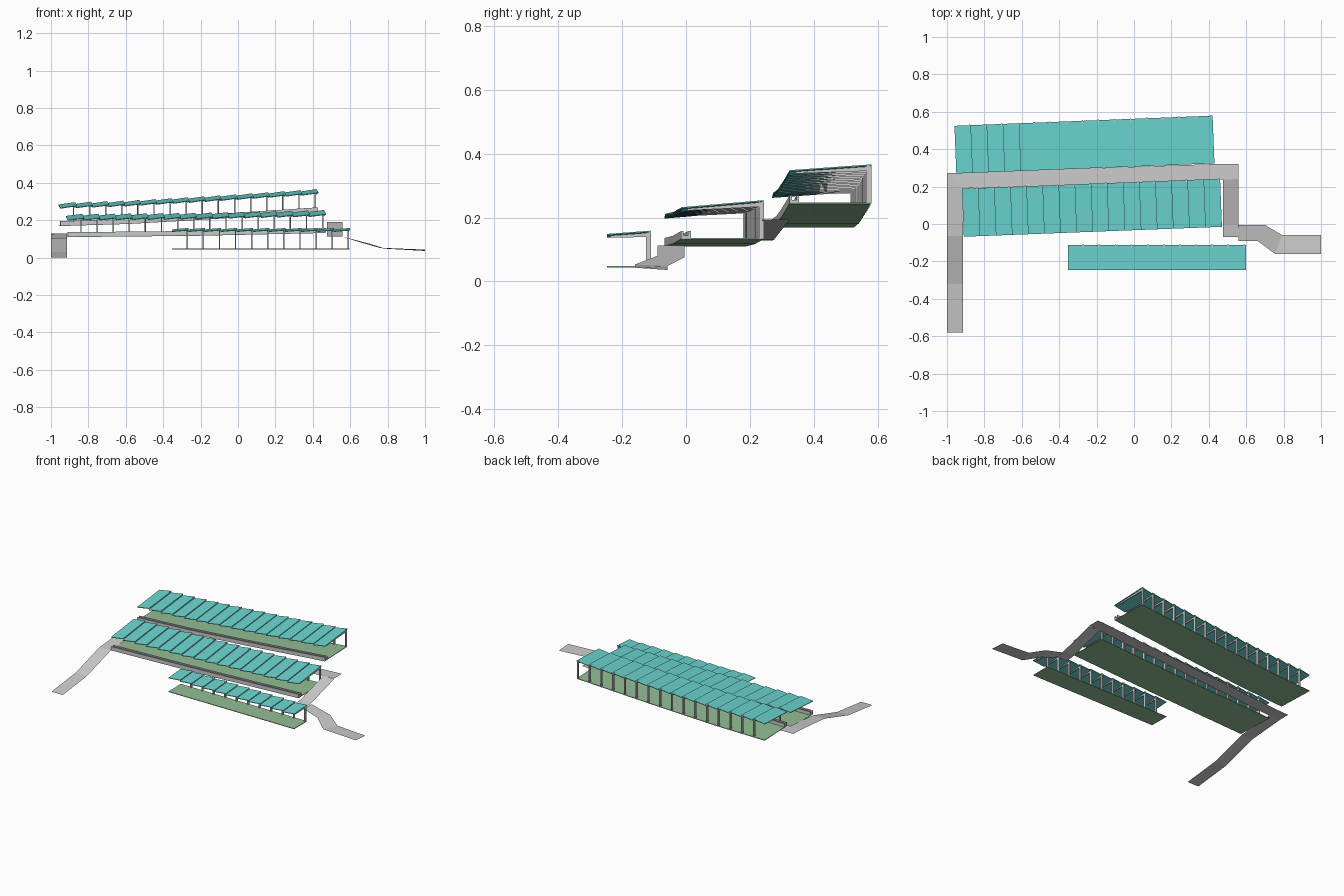
import bpy, bmesh
from math import sin, cos, radians
from mathutils import Vector

if "Cube" in bpy.data.objects:
    bpy.data.objects.remove(bpy.data.objects["Cube"])


def material(name, col):
    m = bpy.data.materials.new(name)
    m.diffuse_color = col
    m.use_nodes = True
    m.node_tree.nodes["Principled BSDF"].inputs["Base Color"].default_value = m.diffuse_color
    return m


TEAL = material("canopy_teal", (0.15, 0.68, 0.65, 1))
GREEN = material("floor_green", (0.29, 0.52, 0.30, 1))


def finish(bm, name, mat=None):
    bmesh.ops.recalc_face_normals(bm, faces=bm.faces[:])
    me = bpy.data.meshes.new(name)
    bm.to_mesh(me)
    bm.free()
    ob = bpy.data.objects.new(name, me)
    bpy.context.collection.objects.link(ob)
    if mat:
        me.materials.append(mat)
    return ob


def loft(bm, rings, closed=True):
    """Skin successive rings; closed rings also get end caps."""
    vs = [[bm.verts.new(p) for p in r] for r in rings]
    n = len(vs[0])
    for a, b in zip(vs, vs[1:]):
        for i in range(n if closed else n - 1):
            j = (i + 1) % n
            bm.faces.new((a[i], a[j], b[j], b[i]))
    if closed:
        bm.faces.new(vs[0])
        bm.faces.new(vs[-1])


def height(profile, u):
    for (u0, z0), (u1, z1) in zip(profile, profile[1:]):
        if u <= u1:
            return z0 + (z1 - z0) * (u - u0) / (u1 - u0)
    return profile[-1][1]


def terrace(name, ox, oy, angle, count, depth, profile, lift, rise, tilt, bar):
    ca, sa = cos(radians(angle)), sin(radians(angle))
    step = 0.0862
    length = step * count

    def P(u, v, z):
        return Vector((ox + u * ca - v * sa, oy + u * sa + v * ca, z))

    def box_ring(u, v0, v1, z0, z1):
        return [P(u, v0, z0), P(u, v1, z0), P(u, v1, z1), P(u, v0, z1)]

    # planted floor following the slope
    bm = bmesh.new()
    loft(bm, [box_ring(u, 0, depth, z - 0.004, z) for u, z in profile])
    finish(bm, name + "_floor", GREEN)

    # front trough along the floor edge
    if bar:
        bm = bmesh.new()
        section = [(0, 0), (0.03, 0), (0.03, 0.022), (0.022, 0.022),
                   (0.022, 0.008), (0.008, 0.008), (0.008, 0.022), (0, 0.022)]
        loft(bm, [[P(u, v, z + h) for v, h in section] for u, z in profile])
        finish(bm, name + "_front_trough")

    # overlapping roof panels, with a post and rafter at each joint
    roof, frame = bmesh.new(), bmesh.new()
    t = 0.004
    for i in range(count):
        u0, u1 = i * step, (i + 1) * step
        zf = height(profile, (u0 + u1) / 2) + lift
        rings = []
        for u, d in ((u0, -tilt / 2), (u1 + 0.002, tilt / 2)):
            z0, z1 = zf + d, zf + d + rise
            rings.append([P(u, 0, z0), P(u, depth, z1),
                          P(u, depth, z1 + t), P(u, 0, z0 + t)])
        loft(roof, rings)
        up, w = u1 - 0.006, 0.0035
        g = height(profile, up)
        ztop = zf + tilt / 2 + rise - 0.001
        # post
        loft(frame, [[P(up - w, depth - 0.013, z), P(up + w, depth - 0.013, z),
                      P(up + w, depth + 0.003, z), P(up - w, depth + 0.003, z)]
                     for z in (g - 0.003, ztop + 0.004)])
        # tapering rafter
        rafter = []
        for v, h in ((depth, 0.014), (depth * 0.08, 0.006)):
            z = ztop - rise * (1 - v / depth) - 0.001
            rafter.append([P(up - w, v, z - h), P(up + w, v, z - h),
                           P(up + w, v, z), P(up - w, v, z)])
        loft(frame, rafter)
    finish(roof, name + "_canopy_panels", TEAL)
    finish(frame, name + "_posts_and_rafters")


# three terraces: name, origin, angle, panels, depth, floor profile, roof
terrace("upper", -0.95, 0.27, 2.25, 16, 0.255,
        [(0, 0.173), (0.36, 0.184), (0.8, 0.209), (1.379, 0.247)],
        0.094, 0.018, 0.013, True)
terrace("middle", -0.91, -0.068, 2.2, 16, 0.257,
        [(0, 0.114), (0.7, 0.121), (1.379, 0.136)],
        0.088, 0.022, 0.011, True)
terrace("lower", -0.352, -0.247, 0, 11, 0.135,
        [(0, 0.048), (0.948, 0.048)], 0.093, 0.01, 0.008, False)

# access road: pairs of left and right edge points
road = [
    ((-1, -0.58, 0), (-0.915, -0.58, 0)),
    ((-1, -0.32, 0.03), (-0.915, -0.32, 0.03)),
    ((-1, -0.065, 0.105), (-0.915, -0.065, 0.105)),
    ((-1, 0.19, 0.127), (-0.915, 0.19, 0.127)),
    ((-1, 0.272, 0.129), (-0.915, 0.19, 0.129)),
    ((-0.915, 0.275, 0.13), (-0.915, 0.19, 0.13)),
    ((0.475, 0.322, 0.19), (0.475, 0.238, 0.19)),
    ((0.558, 0.322, 0.194), (0.558, 0.24, 0.194)),
]
spur = [
    ((0.475, 0.24, 0.19), (0.558, 0.24, 0.19)),
    ((0.475, 0, 0.122), (0.558, 0, 0.122)),
    ((0.475, -0.07, 0.112), (0.558, -0.07, 0.112)),
]
exit_road = [
    ((0.558, -0.005, 0.112), (0.558, -0.09, 0.112)),
    ((0.70, -0.005, 0.076), (0.66, -0.09, 0.08)),
    ((0.79, -0.058, 0.048), (0.755, -0.16, 0.053)),
    ((1.0, -0.058, 0.036), (1.0, -0.16, 0.043)),
]
for name, path in (("main_road", road), ("connecting_ramp", spur),
                   ("exit_road", exit_road)):
    bm = bmesh.new()
    loft(bm, path, closed=False)
    bmesh.ops.remove_doubles(bm, verts=bm.verts[:], dist=0.0005)
    finish(bm, name)
    for f in bpy.data.objects[name].data.polygons:
        if f.normal.z < 0:
            f.flip()
